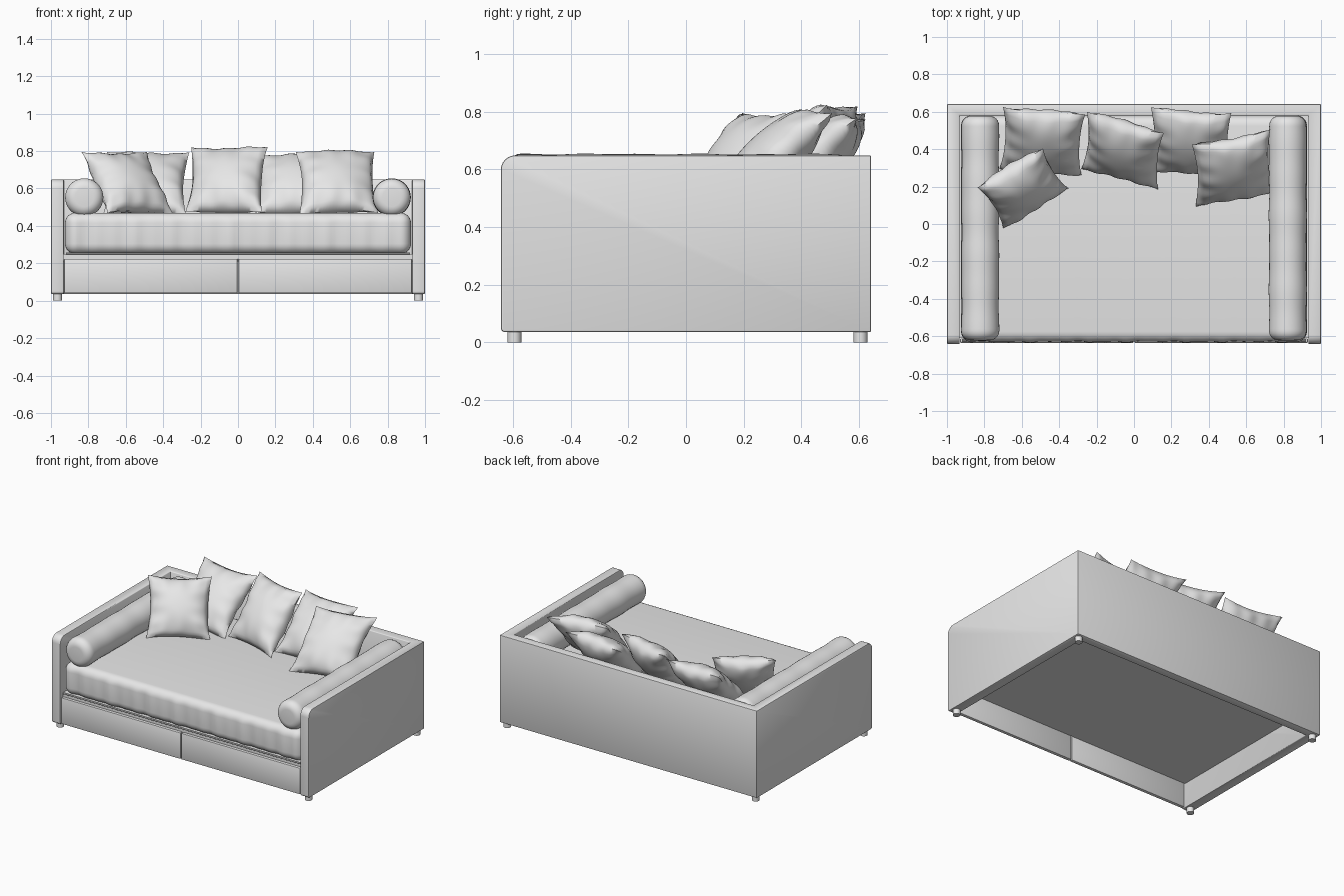
import bpy, bmesh
from math import sin, pi, radians
from mathutils import Vector, Matrix

cube = bpy.data.objects.get("Cube")
if cube:
    bpy.data.objects.remove(cube, do_unlink=True)

fabric = bpy.data.materials.new("light grey fabric")
fabric.use_nodes = True
GREY = (0.8, 0.8, 0.8, 1)
fabric.diffuse_color = GREY
fabric.node_tree.nodes["Principled BSDF"].inputs["Base Color"].default_value = GREY


def finish(bm, name, angle=35):
    """Turn a bmesh into a shaded object with the fabric material."""
    bmesh.ops.recalc_face_normals(bm, faces=bm.faces)
    mesh = bpy.data.meshes.new(name)
    bm.to_mesh(mesh)
    bm.free()
    mesh.materials.append(fabric)
    obj = bpy.data.objects.new(name, mesh)
    bpy.context.collection.objects.link(obj)
    mesh.shade_smooth()
    mesh.set_sharp_from_angle(angle=radians(angle))
    return obj


def bevel(bm, edges, width, segments):
    bmesh.ops.bevel(bm, geom=edges, offset=width, segments=segments,
                    profile=0.5, affect='EDGES', clamp_overlap=True)


def box_mesh(lo, hi, width=0.0, segments=2):
    lo, hi = Vector(lo), Vector(hi)
    bm = bmesh.new()
    bmesh.ops.create_cube(bm, size=1)
    for v in bm.verts:
        v.co = Vector([(lo[i] + hi[i]) / 2 + v.co[i] * (hi[i] - lo[i]) for i in range(3)])
    if width:
        bevel(bm, bm.edges[:], width, segments)
    return bm


def cylinder_mesh(radius, length, centre, along_y=False, sides=24):
    bm = bmesh.new()
    bmesh.ops.create_cone(bm, cap_ends=True, segments=sides, radius1=radius,
                          radius2=radius, depth=length)
    if along_y:
        bmesh.ops.rotate(bm, verts=bm.verts, matrix=Matrix.Rotation(pi / 2, 3, 'X'))
    bmesh.ops.translate(bm, verts=bm.verts, vec=centre)
    return bm


def slice_along(bm, axis, start, end, count):
    """Cut even loops across a mesh so it can carry soft folds."""
    normal = Vector((axis == 0, axis == 1, axis == 2))
    for i in range(count + 1):
        bmesh.ops.bisect_plane(bm, geom=bm.verts[:] + bm.edges[:] + bm.faces[:],
                               plane_co=normal * (start + (end - start) * i / count),
                               plane_no=normal)


# U-shaped frame: two arms and the back in one piece
OUT_X, IN_X, FRONT, BACK, IN_BACK = 1.0, 0.932, -0.642, 0.642, 0.58
BOTTOM, TOP = 0.035, 0.648
outline = [(-OUT_X, FRONT), (-IN_X, FRONT), (-IN_X, IN_BACK), (IN_X, IN_BACK),
           (IN_X, FRONT), (OUT_X, FRONT), (OUT_X, BACK), (-OUT_X, BACK)]
bm = bmesh.new()
base = bm.faces.new([bm.verts.new((x, y, BOTTOM)) for x, y in outline])
walls = bmesh.ops.extrude_face_region(bm, geom=[base])
bmesh.ops.translate(bm, vec=(0, 0, TOP - BOTTOM),
                    verts=[g for g in walls["geom"] if isinstance(g, bmesh.types.BMVert)])
bmesh.ops.recalc_face_normals(bm, faces=bm.faces)
for level, radius in ((TOP, 0.05), (BOTTOM, 0.015)):
    corners = [e for e in bm.edges if all(abs(v.co.y - FRONT) < 1e-4
               and abs(v.co.z - level) < 1e-4 for v in e.verts)]
    bevel(bm, corners, radius, 6)
sharp = [e for e in bm.edges if e.calc_face_angle(0) > radians(50)]
bevel(bm, sharp, 0.006, 2)
finish(bm, "frame")

# Feet
for x, side in ((0.965, "left"), (-0.965, "right")):
    for y, end in ((-0.595, "front"), (0.605, "back")):
        finish(cylinder_mesh(0.024, 0.045, (x, y, 0.0225)), f"{end}_{side}_foot")

# Platform and drawer fronts
finish(box_mesh((-0.932, -0.61, 0.21), (0.932, 0.582, 0.25)), "platform")
for s, side in ((1, "left"), (-1, "right")):
    a, b = sorted((s * 0.003, s * 0.929))
    finish(box_mesh((a, -0.636, 0.04), (b, -0.612, 0.224), 0.004), f"{side}_drawer_front")

# Mattress with gentle puckers along its front
bm = box_mesh((-0.925, -0.63, 0.25), (0.925, 0.58, 0.47), 0.055, 6)
slice_along(bm, 0, -0.86, 0.86, 90)
for v in bm.verts:
    if v.co.y < -0.56:
        x, drop = v.co.x, min(1, (0.47 - v.co.z) / 0.08)
        v.co.y += 0.003 * drop * (sin(x * 37) + sin(x * 61 + 1) + 0.6 * sin(x * 13))
finish(bm, "mattress", 50)

# Piping along the mattress seam
bm = cylinder_mesh(0.006, 1.84, (0, 0, 0), sides=10)
bmesh.ops.rotate(bm, verts=bm.verts, matrix=Matrix.Rotation(pi / 2, 3, 'Y'))
bmesh.ops.translate(bm, verts=bm.verts, vec=(0, -0.622, 0.252))
finish(bm, "mattress_piping")

# Bolsters
for s, side in ((1, "left"), (-1, "right")):
    axis = Vector((s * 0.822, -0.022, 0.552))
    bm = cylinder_mesh(0.1, 1.2, axis, True, 40)
    bevel(bm, [e for e in bm.edges if abs(e.verts[0].co.y - e.verts[1].co.y) < 1e-4], 0.05, 6)
    slice_along(bm, 1, -0.56, 0.52, 40)
    for v in bm.verts:
        swell = 1 + 0.012 * sin(v.co.y * 17 + s) + 0.01 * sin(v.co.y * 31)
        v.co.x = axis.x + (v.co.x - axis.x) * swell
        v.co.z = axis.z + (v.co.z - axis.z) * swell
    finish(bm, f"{side}_bolster", 50)


def pillow(name, low_a, low_b, top_a, phase):
    """Pinched square cushion from two lower corners and one upper corner."""
    a, b, t = Vector((*low_a, 0.468)), Vector((*low_b, 0.468)), Vector(top_a)
    ex, ey = (b - a) / 2, (t - a) / 2
    centre, normal = a + ex + ey, ex.cross(ey).normalized()
    bm = bmesh.new()
    for face in (1, -1):
        made = bmesh.ops.create_grid(bm, x_segments=28, y_segments=28, size=1)
        for vert in made["verts"]:
            u, v = vert.co.x, vert.co.y
            pu, pv = max(0, 1 - u * u), max(0, 1 - v * v)
            puff = 0.095 * (pu * pv) ** 0.5
            # folds fade out towards the middle and the seam
            fold = sin(u * 11 + phase) * abs(v) ** 3 + sin(v * 12 + phase * 2) * abs(u) ** 3
            puff += 0.012 * fold * (pu * pv) ** 0.4
            seam = 0.008 * sin(3 * u + 4 * v + phase) * (1 - pu * pv)
            vert.co = (centre + ex * u * (1 - 0.10 * pv) + ey * v * (1 - 0.08 * pu)
                       + normal * (face * puff + seam))
    bmesh.ops.remove_doubles(bm, verts=bm.verts, dist=1e-5)
    finish(bm, name, 60)


# Scatter cushions
pillow("back_right_cushion", (-0.72, 0.29), (-0.28, 0.25), (-0.70, 0.63, 0.79), 0)
pillow("front_right_cushion", (-0.70, -0.02), (-0.35, 0.19), (-0.84, 0.20, 0.79), 1)
pillow("middle_cushion", (-0.28, 0.30), (0.13, 0.19), (-0.25, 0.60, 0.82), 2)
pillow("back_left_cushion", (0.09, 0.28), (0.52, 0.25), (0.09, 0.62, 0.78), 3)
pillow("front_left_cushion", (0.33, 0.09), (0.75, 0.17), (0.31, 0.42, 0.80), 4)
